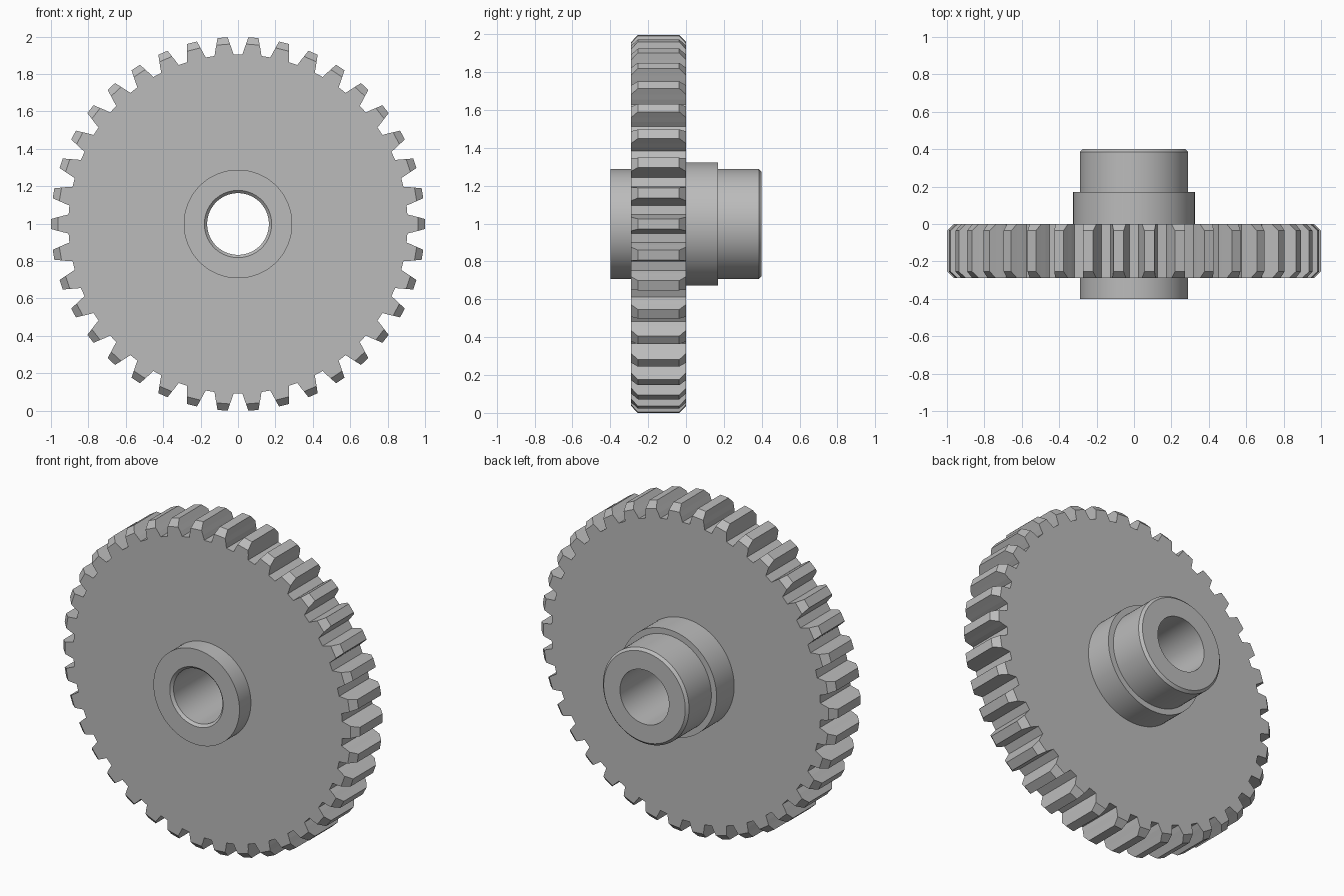
import bpy
import bmesh
from math import cos, sin, pi, radians

old = bpy.data.objects.get("Cube")
if old:
    bpy.data.objects.remove(old, do_unlink=True)

AXIS_Z = 0.998
TEETH = 38
FRONT, BACK = -0.29, 0.0
CHAMFER = 0.036
FACE_RADIUS = 0.963          # tooth height left at the chamfered end faces
# Tooth flank as (radius, half angle), from root to tip
FLANK = [(0.907, 0.056), (0.935, 0.0475), (FACE_RADIUS, 0.038), (1.0, 0.027)]

steel = bpy.data.materials.new("steel grey")
steel.use_nodes = True
grey = (0.5, 0.5, 0.5, 1)
steel.diffuse_color = grey
steel.node_tree.nodes["Principled BSDF"].inputs["Base Color"].default_value = grey


def polar(radius, angle, y):
    return (radius * cos(angle), y, AXIS_Z + radius * sin(angle))


def loft(name, rings):
    """Closed skin through rings of points; the last ring joins the first."""
    bm = bmesh.new()
    loops = [[bm.verts.new(p) for p in ring] for ring in rings]
    for a, b in zip(loops, loops[1:] + loops[:1]):
        for i in range(len(a)):
            bm.faces.new((a[i - 1], a[i], b[i], b[i - 1]))
    bmesh.ops.remove_doubles(bm, verts=bm.verts, dist=1e-5)
    bmesh.ops.recalc_face_normals(bm, faces=bm.faces)
    mesh = bpy.data.meshes.new(name)
    bm.to_mesh(mesh)
    bm.free()
    mesh.materials.append(steel)
    obj = bpy.data.objects.new(name, mesh)
    bpy.context.collection.objects.link(obj)
    return obj


# Toothed wheel
def tooth_ring(y, chamfered=False):
    points = []
    for t in range(TEETH):
        centre = 2 * pi * t / TEETH
        side = [FLANK[2] if chamfered and r > FACE_RADIUS else (r, h) for r, h in FLANK]
        points += [polar(r, centre - h, y) for r, h in side]
        points += [polar(r, centre + h, y) for r, h in reversed(side)]
    return points


def inner_ring(y):
    points = []
    for t in range(TEETH):
        centre = 2 * pi * t / TEETH
        halves = [h for r, h in FLANK]
        points += [polar(0.23, centre - h, y) for h in halves]
        points += [polar(0.23, centre + h, y) for h in reversed(halves)]
    return points


loft("gear_wheel", [
    tooth_ring(FRONT, True),
    tooth_ring(FRONT + CHAMFER),
    tooth_ring(BACK - CHAMFER),
    tooth_ring(BACK, True),
    inner_ring(BACK),
    inner_ring(FRONT),
])

# Bored hub with a collar behind the wheel, as (radius, y)
hub_profile = [
    (0.18, -0.4), (0.29, -0.4), (0.29, -0.05), (0.325, -0.05),
    (0.325, 0.17), (0.29, 0.17), (0.29, 0.385), (0.275, 0.4),
    (0.165, 0.4), (0.165, -0.385),
]
SEGMENTS = 96
hub = loft("hub", [
    [polar(r, 2 * pi * i / SEGMENTS, y) for i in range(SEGMENTS)]
    for r, y in hub_profile
])
bpy.ops.object.select_all(action='DESELECT')
hub.select_set(True)
bpy.context.view_layer.objects.active = hub
bpy.ops.object.shade_smooth_by_angle(angle=radians(30))
